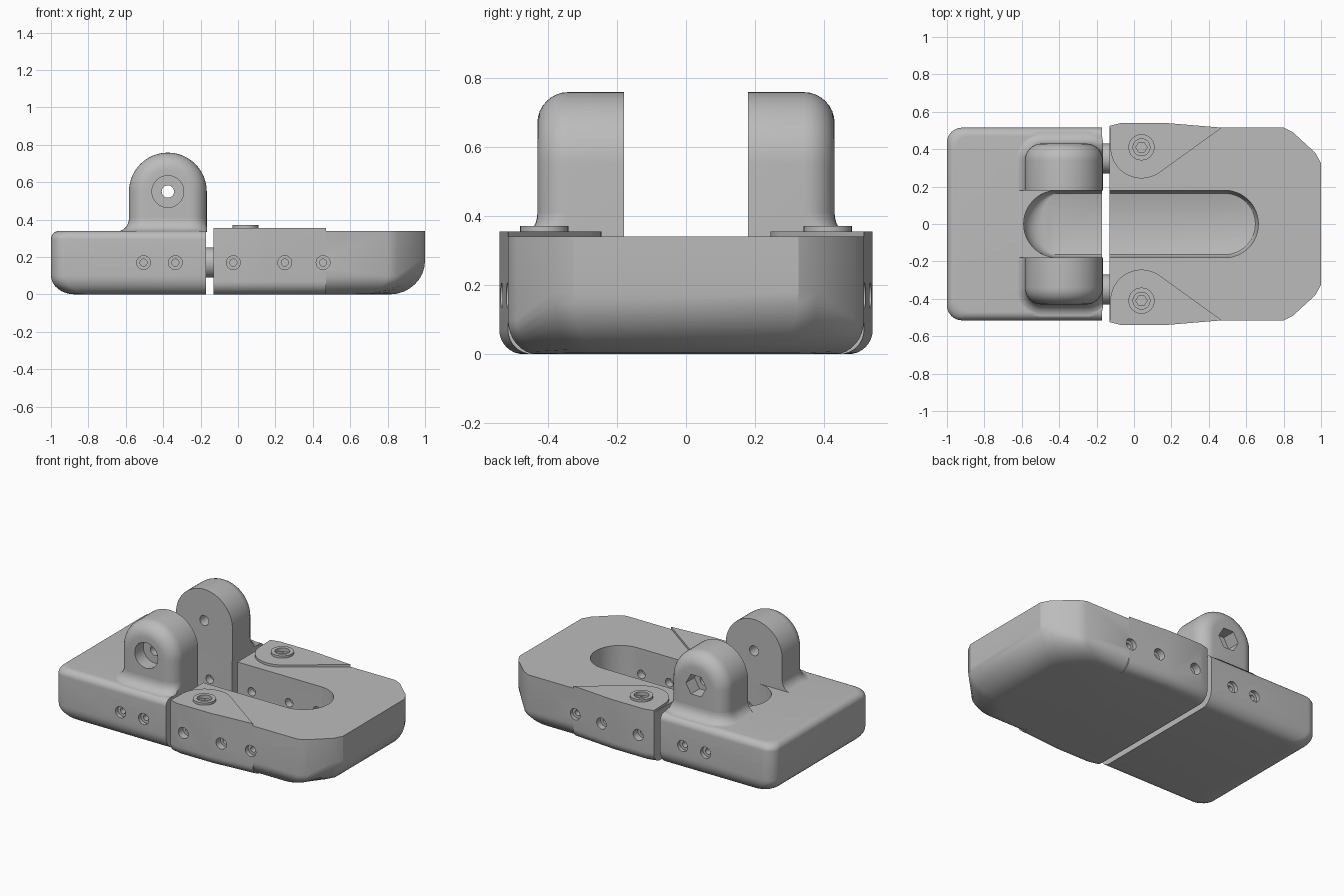
import bpy, bmesh
from math import sin, cos, pi, radians
from mathutils import Vector

cube = bpy.data.objects.get("Cube")
if cube:
    bpy.data.objects.remove(cube, do_unlink=True)

grey = bpy.data.materials.new("plain grey")
grey.use_nodes = True
grey.diffuse_color = (0.5, 0.5, 0.5, 1)
grey.node_tree.nodes["Principled BSDF"].inputs["Base Color"].default_value = (0.5, 0.5, 0.5, 1)

STEPS = 8
QUARTER = [pi / 2 * k / STEPS for k in range(STEPS + 1)]
parts = []


def loft(name, rings, cutter=False):
    """Skin a closed solid over rings that have equal point counts."""
    bm = bmesh.new()
    loops = [[bm.verts.new(p) for p in ring] for ring in rings]
    n = len(loops[0])
    for a, b in zip(loops, loops[1:]):
        for i in range(n):
            j = (i + 1) % n
            bm.faces.new((a[i], a[j], b[j], b[i]))
    bm.faces.new(loops[0])
    bm.faces.new(loops[-1])
    bmesh.ops.recalc_face_normals(bm, faces=bm.faces)
    mesh = bpy.data.meshes.new(name)
    bm.to_mesh(mesh)
    bm.free()
    mesh.materials.append(grey)
    obj = bpy.data.objects.new(name, mesh)
    bpy.context.collection.objects.link(obj)
    if cutter:
        obj.hide_render = True
    else:
        parts.append(obj)
    return obj


def turned(name, centre, axis, steps, sides=32, cutter=False):
    """Stepped round or prismatic solid: steps are (position, radius) on the axis."""
    rings = []
    for pos, r in steps:
        ring = []
        for k in range(sides):
            a = 2 * pi * k / sides
            u, v = r * cos(a), r * sin(a)
            x, y, z = centre
            ring.append({"x": (pos, y + u, z + v),
                         "y": (x + u, pos, z + v),
                         "z": (x + u, y + v, pos)}[axis])
        rings.append(ring)
    return loft(name, rings, cutter)


def cut(targets, cutter):
    for obj in targets:
        mod = obj.modifiers.new("cut", "BOOLEAN")
        mod.operation = "DIFFERENCE"
        mod.solver = "EXACT"
        mod.object = cutter
        bpy.context.view_layer.objects.active = obj
        bpy.ops.object.modifier_apply(modifier=mod.name)
    bpy.data.objects.remove(cutter, do_unlink=True)


def block_ring(flat, end, corner, z_side, z_end, in_end=0.0, in_side=0.0, half=0.515):
    """Plan outline of a block with one flat end and one shaped end."""
    s = 1 if end > flat else -1
    end, half = end - s * in_end, half - in_side
    side = [(flat, half, z_side)]
    for i, (dx, dy) in enumerate(corner):
        z = z_side if i < len(corner) / 2 else z_end
        side.append((end - s * dx, half - dy, z))
    return [(x, -y, z) for x, y, z in side] + side[::-1]


# Rear block: round corners, soft top rim, sloped lower end
TOP = 0.34
round_corner = [(0.08 * (1 - sin(a)), 0.08 * (1 - cos(a))) for a in QUARTER]
rings = []
for a in reversed(QUARTER):
    z = 0.1 * (1 - sin(a))
    rings.append(block_ring(-0.17, -1, round_corner, z, z, 0.13 * (1 - cos(a)), 0.08 * (1 - cos(a))))
for a in QUARTER:
    z = TOP - 0.045 * (1 - sin(a))
    e = 0.045 * (1 - cos(a))
    rings.append(block_ring(-0.17, -1, round_corner, z, z, e, e))
rear_block = loft("rear_block", rings)

# Front block: chamfered nose with a large rounded underside
nose = [(0.2, 0), (0.15, 0.025), (0.03, 0.135), (0, 0.19)]
rings = []
for a in reversed(QUARTER):
    rings.append(block_ring(-0.13, 1, nose, 0.1 * (1 - sin(a)), 0.18 * (1 - sin(a)),
                            0.19 * (1 - cos(a)), 0.085 * (1 - cos(a))))
rings.append(block_ring(-0.13, 1, nose, TOP, TOP))
front_block = loft("front_block", rings)


# Long blind slot through both blocks
def slot_ring(z, inset, rear_inset):
    r = 0.18 - inset
    ring = []
    for k in range(25):
        a = -pi / 2 + pi * k / 24
        ring.append((0.485 + r * cos(a), r * sin(a), z))
    for k in range(25):
        a = pi / 2 + pi * k / 24
        ring.append((-0.41 + (0.18 - rear_inset) * cos(a), r * sin(a), z))
    return ring


rings = [slot_ring(0.05 + 0.1 * (1 - sin(a)), 0.02 * (1 - cos(a)), 0.1 * (1 - cos(a)))
         for a in reversed(QUARTER)]
rings.append(slot_ring(0.5, 0, 0))
cut([rear_block, front_block], loft("slot_cutter", rings, True))


# Upright lugs with rounded outer rims and flared feet
LX, LZ, LR = -0.375, 0.55, 0.208


def lug_ring(y, inset):
    r = LR - inset
    ring = [(LX + r, y, 0.335)]
    ring += [(LX + r * cos(pi * k / 32), y, LZ + r * sin(pi * k / 32)) for k in range(33)]
    return ring + [(LX - r, y, 0.335)]


def foot_ring(s, z, e):
    r = 0.09 + e
    ring = [(LX + LR, s * 0.18, z)]
    for a in QUARTER:
        ring.append((min(LX + LR, LX + LR - 0.09 + r * cos(a)), s * (0.34 + r * sin(a)), z))
    for a in QUARTER:
        ring.append((LX - LR + 0.09 - r * sin(a), s * (0.34 + r * cos(a)), z))
    return ring + [(LX - LR - e, s * 0.18, z)]


for s, side in ((-1, "right"), (1, "left")):
    rings = [lug_ring(s * 0.18, 0)]
    rings += [lug_ring(s * (0.34 + 0.09 * sin(a)), 0.09 * (1 - cos(a))) for a in QUARTER]
    lug = loft(side + "_lug", rings)
    loft(side + "_lug_foot", [foot_ring(s, 0.337 + 0.07 * (1 - cos(a)), 0.065 * (1 - sin(a)))
                              for a in QUARTER])
    cut([lug], turned("bore_cutter", (LX, 0, LZ), "y", [(s * 0.1, 0.033), (s * 0.5, 0.033)], cutter=True))
    # Round recess on the right lug, hexagonal one on the left
    r, sides = (0.085, 32) if s < 0 else (0.075, 6)
    cut([lug], turned("recess_cutter", (LX, 0, LZ), "y", [(s * 0.34, r), (s * 0.5, r)], sides, True))

    # Side cheek that swells out from the front block
    outer = [(-0.13, 0.525), (-0.07, 0.54), (0.17, 0.54), (0.47, 0.515)]

    def cheek_ring(z, inset):
        return ([(-0.13, s * 0.43, z)] + [(x, s * (y - inset), z) for x, y in outer]
                + [(0.47, s * 0.43, z)])

    rings = [cheek_ring(0.07 * (1 - sin(a)), 0.07 * (1 - cos(a))) for a in reversed(QUARTER)]
    cheek = loft(side + "_cheek", rings + [cheek_ring(TOP, 0)])

    # Teardrop pad on top of the cheek
    BX, BY = 0.04, 0.41
    plan = list(outer)
    for k in range(25):
        a = radians(306 - 126 * k / 24)
        plan.append((BX + 0.166 * cos(a), BY + 0.166 * sin(a)))
    pad = loft(side + "_pad", [[(x, s * y, z) for x, y in plan] for z in (0.33, 0.355)])

    # Screw head with a stepped hexagonal socket
    head = turned(side + "_screw_head", (BX, s * BY, 0), "z", [(0.28, 0.07), (0.37, 0.07)])
    stack = [head, pad, cheek, front_block]
    cut(stack, turned("socket_cutter", (BX, s * BY, 0), "z", [(0.346, 0.045), (0.45, 0.045)], cutter=True))
    cut(stack, turned("hex_cutter", (BX, s * BY, 0), "z", [(0.305, 0.03), (0.45, 0.03)], 6, True))

    # Stepped holes along the outer side, plain ones in the slot wall
    for x in (-0.505, -0.335, -0.025, 0.25, 0.455):
        targets = [rear_block] if x < -0.17 else [front_block, cheek]
        cut(targets, turned("side_hole_cutter", (x, 0, 0.17), "y",
                            [(s * 0.6, 0.037), (s * 0.49, 0.037), (s * 0.49, 0.019), (s * 0.45, 0.019)],
                            24, True))
        cut(targets[:1], turned("wall_hole_cutter", (x, 0, 0.17), "y",
                                [(s * 0.1, 0.028), (s * 0.23, 0.028)], 24, True))

    # Link pin bridging the gap
    turned(side + "_link_pin", (0, s * 0.35, 0.17), "x", [(-0.19, 0.08), (-0.11, 0.08)])

# Smooth curved faces, keep real edges sharp
for obj in parts:
    bpy.ops.object.select_all(action="DESELECT")
    obj.select_set(True)
    bpy.context.view_layer.objects.active = obj
    bpy.ops.object.shade_smooth_by_angle(angle=radians(28))
